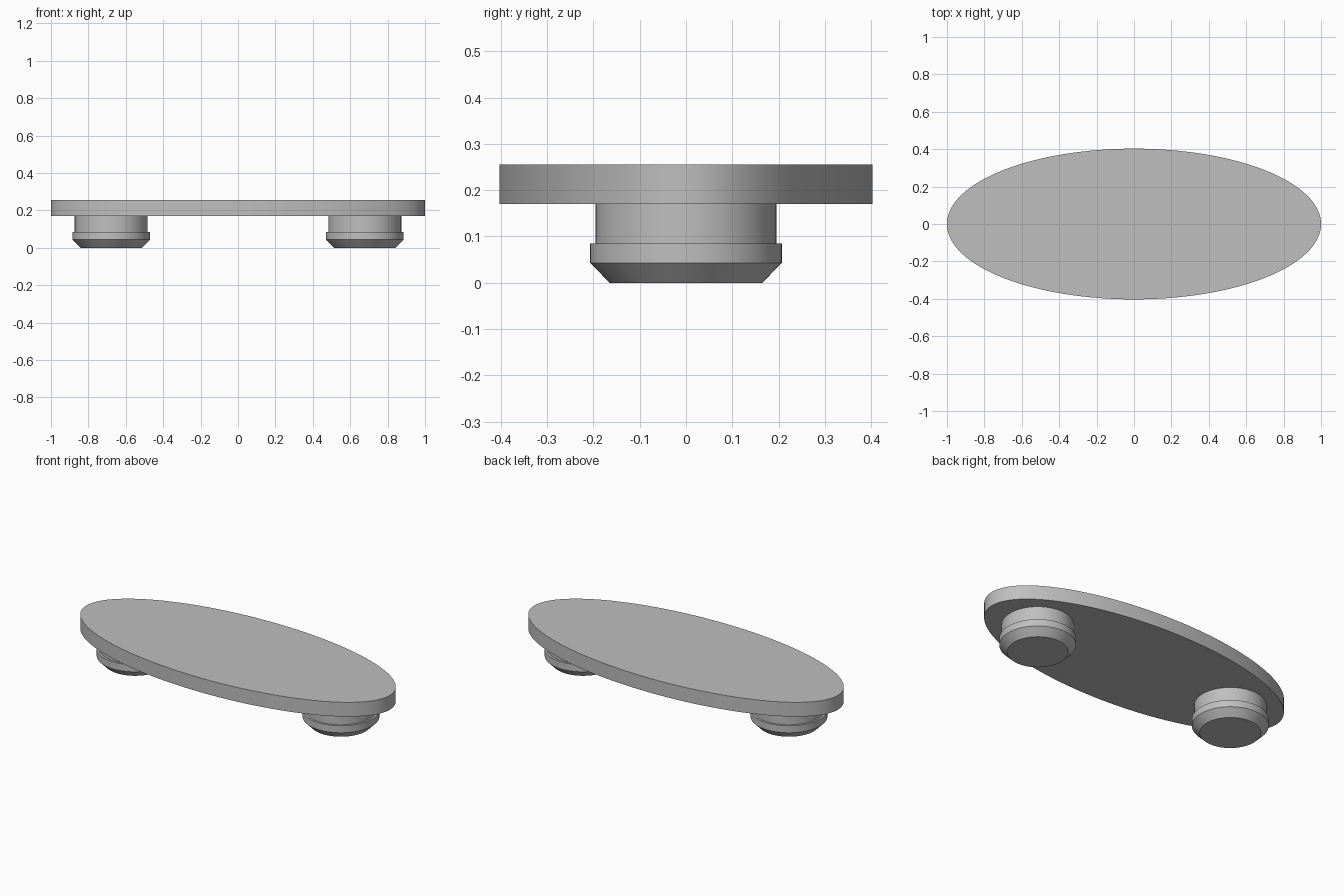
import bpy, bmesh, math

cube = bpy.data.objects.get("Cube")
if cube:
    bpy.data.objects.remove(cube, do_unlink=True)

# Single flat grey
grey = bpy.data.materials.new("light_grey")
grey.use_nodes = True
colour = (0.52, 0.52, 0.52, 1.0)
grey.diffuse_color = colour
grey.node_tree.nodes["Principled BSDF"].inputs["Base Color"].default_value = colour


def lathe(name, profile, location, scale=(1, 1, 1), segments=96):
    """Closed solid of revolution from (radius, height) points, bottom to top."""
    bm = bmesh.new()
    rings = []
    for r, z in profile:
        rings.append([bm.verts.new((r * math.cos(math.tau * i / segments) * scale[0],
                                    r * math.sin(math.tau * i / segments) * scale[1],
                                    z * scale[2])) for i in range(segments)])
    for low, high in zip(rings, rings[1:]):
        for i in range(segments):
            j = (i + 1) % segments
            bm.faces.new((low[i], low[j], high[j], high[i]))
    bm.faces.new(reversed(rings[0]))
    bm.faces.new(rings[-1])
    mesh = bpy.data.meshes.new(name)
    bm.to_mesh(mesh)
    bm.free()
    mesh.materials.append(grey)
    obj = bpy.data.objects.new(name, mesh)
    obj.location = location
    bpy.context.collection.objects.link(obj)
    bpy.ops.object.select_all(action='DESELECT')
    obj.select_set(True)
    bpy.context.view_layer.objects.active = obj
    bpy.ops.object.shade_smooth_by_angle(angle=math.radians(25))
    return obj


# Oval top plate
lathe("oval_plate", [(1, 0.17), (1, 0.255)], (0, 0, 0), scale=(1, 0.403, 1), segments=128)

# Two snap-in pegs: chamfered tip, retaining rim, straight shaft
peg = [(0.165, 0), (0.207, 0.043), (0.207, 0.085), (0.195, 0.085), (0.195, 0.17)]
for side, x in (("left", 0.678), ("right", -0.678)):
    lathe(side + "_peg", peg, (x, 0, 0))
